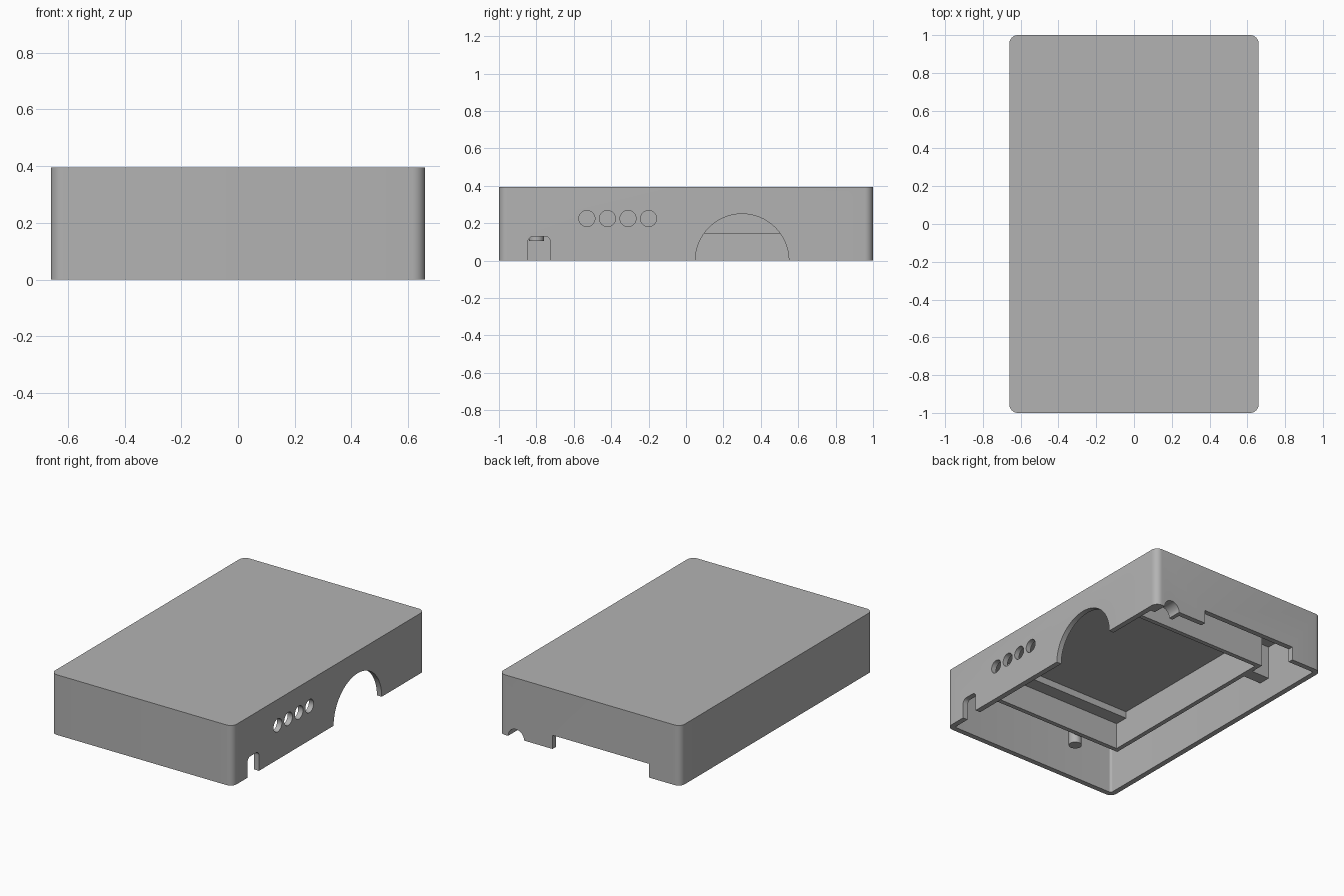
import bpy, bmesh, math
from mathutils import Matrix

if "Cube" in bpy.data.objects:
    bpy.data.objects.remove(bpy.data.objects["Cube"], do_unlink=True)

grey = bpy.data.materials.new("plain_grey")
grey.use_nodes = True
grey.diffuse_color = (0.45, 0.45, 0.45, 1)
grey.node_tree.nodes["Principled BSDF"].inputs["Base Color"].default_value = grey.diffuse_color

W, L, H = 0.66, 1.0, 0.395      # half width, half length, height
T, CEIL = 0.035, 0.365          # wall thickness, underside of the top
LEDGE = 0.145                   # lower edge of the inner partitions


def rounded(x0, x1, y0, y1, r, n=8):
    """Outline of a rectangle with rounded corners."""
    corners = [(x1 - r, y1 - r), (x0 + r, y1 - r), (x0 + r, y0 + r), (x1 - r, y0 + r)]
    pts = []
    for q, (cx, cy) in enumerate(corners):
        for i in range(n + 1):
            a = math.pi / 2 * (q + i / n)
            pts.append((cx + r * math.cos(a), cy + r * math.sin(a)))
    return pts


def circle(cx, cy, r, n=48):
    return [(cx + r * math.cos(math.tau * i / n), cy + r * math.sin(math.tau * i / n))
            for i in range(n)]


def prism(name, outline, lo, hi, axis="z"):
    """Extrude an outline along an axis; outline is xy, yz or xz."""
    place = {"z": lambda u, v, w: (u, v, w),
             "x": lambda u, v, w: (w, u, v),
             "y": lambda u, v, w: (u, w, v)}[axis]
    bm = bmesh.new()
    base = bm.faces.new([bm.verts.new(place(u, v, lo)) for u, v in outline])
    out = bmesh.ops.extrude_face_region(bm, geom=[base])
    top = [g for g in out["geom"] if isinstance(g, bmesh.types.BMVert)]
    bmesh.ops.translate(bm, verts=top, vec=place(0, 0, hi - lo))
    bmesh.ops.recalc_face_normals(bm, faces=bm.faces)
    mesh = bpy.data.meshes.new(name)
    bm.to_mesh(mesh)
    bm.free()
    mesh.materials.append(grey)
    ob = bpy.data.objects.new(name, mesh)
    bpy.context.collection.objects.link(ob)
    return ob


def box(name, x0, x1, y0, y1, z0, z1):
    return prism(name, [(x0, y0), (x1, y0), (x1, y1), (x0, y1)], z0, z1)


def cut(target, cutters):
    """Subtract each cutter, bake the result and drop the cutters."""
    bpy.context.view_layer.objects.active = target
    for c in cutters:
        c.hide_render = True
        mod = target.modifiers.new("cut", "BOOLEAN")
        mod.operation, mod.solver, mod.object = "DIFFERENCE", "EXACT", c
        bpy.ops.object.modifier_apply(modifier=mod.name)
        bpy.data.objects.remove(c, do_unlink=True)


def smooth(ob):
    bpy.ops.object.select_all(action="DESELECT")
    ob.select_set(True)
    bpy.context.view_layer.objects.active = ob
    bpy.ops.object.shade_smooth_by_angle(angle=math.radians(30))


# Case: a rounded tray, open below
case = prism("case", rounded(-W, W, -L, L, 0.045), 0, H)
cavity = prism("cavity", rounded(-W + T, W - T, -L + T, L - T, 0.015), -0.1, CEIL)
near, far = W - 2 * T, W + 0.1
cutters = [cavity,
           prism("arch", circle(0.3, 0, 0.25, 64), near, far, "x"),
           prism("slot", rounded(-0.845, -0.725, -0.2, 0.13, 0.03), near, far, "x"),
           prism("cable_notch", circle(0.535, 0, 0.058), L - 2 * T, L + 0.1, "y"),
           box("wide_notch", -0.43, 0.27, L - 2 * T, L + 0.1, -0.1, 0.09)]
for i in range(4):
    cutters.append(prism("hole", circle(-0.53 + 0.11 * i, 0.225, 0.043, 32), near, far, "x"))
cut(case, cutters)
smooth(case)

# Inner compartment: three thin partitions hanging from the top, and a shelf
X, Y0, Y1, P = 0.465, -0.72, 0.6, 0.03
box("side_partition", -X - P, -X, Y0 - P, Y1 + P, LEDGE, CEIL + 0.005)
box("front_partition", -X, X, Y0 - P, Y0, LEDGE, CEIL + 0.005)
box("back_partition", -X, X, Y1, Y1 + P, LEDGE, CEIL + 0.005)
box("front_shelf", -X, X, Y0, Y0 + 0.09, 0.32, CEIL + 0.005)

# Small posts and clip around the compartment
for name, x, y in [("front_post", -0.2, -0.8), ("corner_post", -0.58, 0.915)]:
    smooth(prism(name, circle(x, y, 0.04, 32), LEDGE - 0.04, CEIL + 0.005))
box("side_clip", -W + T, -X - P, 0.46, 0.54, LEDGE, CEIL + 0.005)

# Collar behind the cable notch
collar = box("cable_collar", 0.45, W - T, L - T - 0.06, L - T, 0, 0.1)
cut(collar, [prism("collar_bore", circle(0.535, 0, 0.058), L - 0.3, L, "y")])
smooth(collar)
